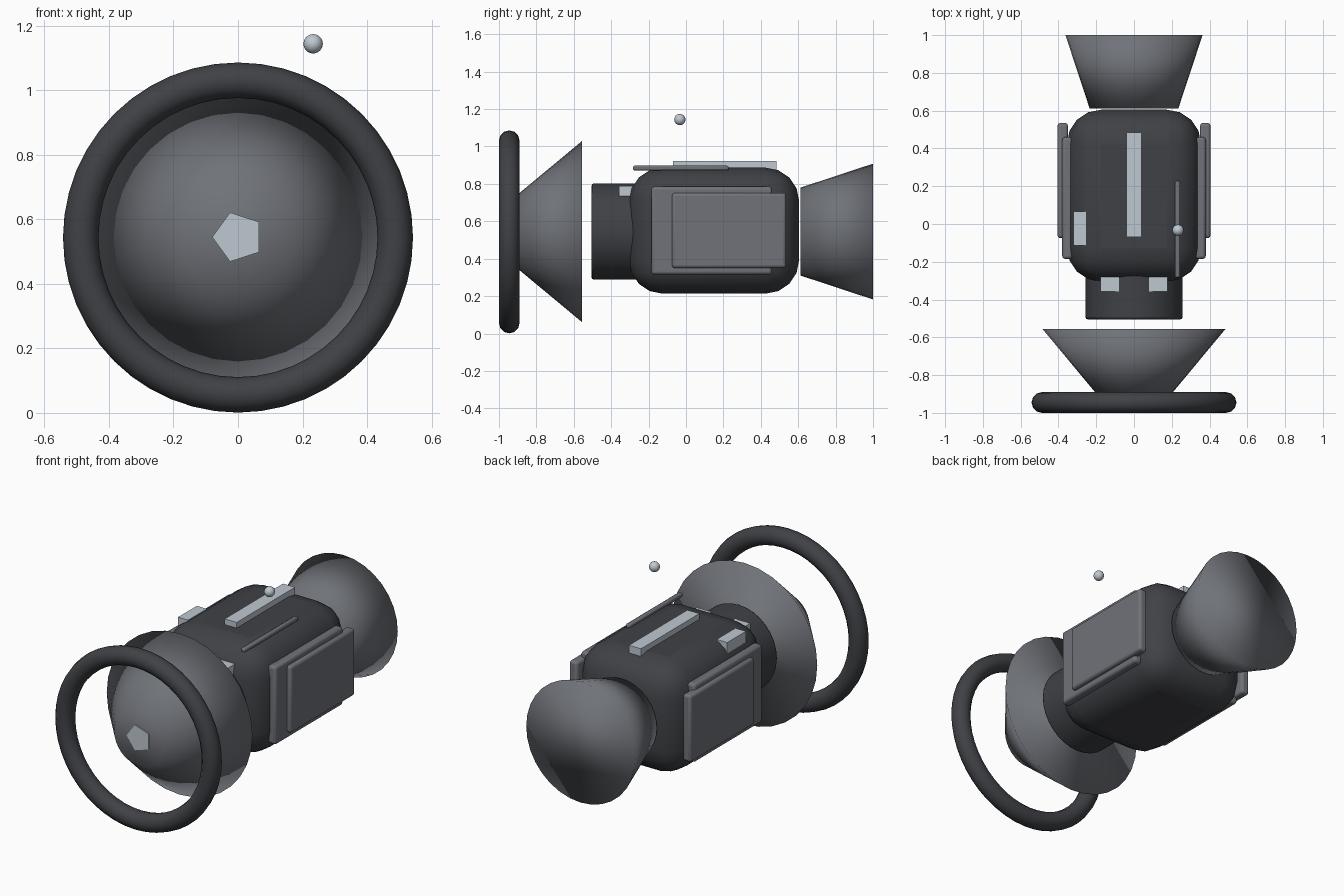
import bpy, math
from mathutils import Vector

if "Cube" in bpy.data.objects:
    bpy.data.objects.remove(bpy.data.objects["Cube"])

ZC = 0.545  # height of the long axis


def material(name, rgb):
    m = bpy.data.materials.new(name)
    m.diffuse_color = (*rgb, 1)
    m.use_nodes = True
    m.node_tree.nodes["Principled BSDF"].inputs["Base Color"].default_value = m.diffuse_color
    return m


DARK = material("dark_grey", (0.05, 0.053, 0.06))
MID = material("mid_grey", (0.16, 0.17, 0.19))
LIGHT = material("light_grey", (0.52, 0.58, 0.64))


def finish(name, mat, smooth=None):
    ob = bpy.context.object
    ob.name = name
    ob.data.materials.append(mat)
    if smooth == "full":
        bpy.ops.object.shade_smooth()
    elif smooth == "angle":
        bpy.ops.object.shade_smooth_by_angle(angle=math.radians(35))
    return ob


def box(name, lo, hi, mat, bevel=0.0, segments=3):
    lo, hi = Vector(lo), Vector(hi)
    bpy.ops.mesh.primitive_cube_add(size=1, location=(lo + hi) / 2)
    bpy.context.object.scale = hi - lo
    bpy.ops.object.transform_apply(location=False, rotation=False, scale=True)
    ob = finish(name, mat, "angle" if bevel else None)
    if bevel:
        mod = ob.modifiers.new("bevel", "BEVEL")
        mod.width, mod.segments = bevel, segments
        mod.limit_method = "NONE"
    return ob


def frustum(name, y0, r0, y1, r1, mat, sides=32, smooth="full"):
    # rotating by -90 degrees about x turns the primitive's +z to +y
    bpy.ops.mesh.primitive_cone_add(vertices=sides, radius1=r0, radius2=r1, depth=y1 - y0,
                                    location=(0, (y0 + y1) / 2, ZC),
                                    rotation=(-math.pi / 2, 0, 0))
    return finish(name, mat, smooth)


# Main housing and front neck
box("body", (-0.355, -0.305, 0.213), (0.355, 0.605, 0.887), DARK, 0.18, 4)
neck = frustum("neck", -0.505, 0.257, -0.2, 0.257, DARK, 32, "angle")
mod = neck.modifiers.new("bevel", "BEVEL")
mod.width, mod.segments, mod.limit_method = 0.012, 2, "ANGLE"

# Front dish, its five-sided tip, and the rear flare
frustum("front_dish", -0.94, 0.165, -0.555, 0.485, MID)
tip = frustum("dish_tip", -0.945, 0.08, -0.90, 0.08, LIGHT, 5, None)
tip.rotation_euler = (-math.pi / 2, math.pi / 2, 0)
frustum("rear_flare", 0.612, 0.235, 1.0, 0.363, MID)

# Front ring
bpy.ops.mesh.primitive_torus_add(major_radius=0.4875, minor_radius=0.055,
                                 major_segments=48, minor_segments=12,
                                 location=(0, -0.945, 0.5435), rotation=(math.pi / 2, 0, 0))
finish("front_ring", DARK, "full")

# Mirrored side panels and neck blocks
for s, side in ((1, "right"), (-1, "left")):
    for name, x0, x1, y0, y1, z0, z1 in (("inner_panel", 0.325, 0.38, -0.185, 0.46, 0.315, 0.785),
                                         ("outer_panel", 0.35, 0.405, -0.075, 0.535, 0.35, 0.752)):
        xs = sorted((s * x0, s * x1))
        box(f"{side}_{name}", (xs[0], y0, z0), (xs[1], y1, z1), MID, 0.016)
    xs = sorted((s * 0.08, s * 0.178))
    box(f"{side}_neck_block", (xs[0], -0.357, 0.735), (xs[1], -0.28, 0.79), LIGHT)

# Fittings on the top
box("top_strip", (-0.04, -0.07, 0.875), (0.04, 0.485, 0.921), LIGHT)
box("top_block", (-0.32, -0.113, 0.80), (-0.253, 0.065, 0.873), LIGHT)
box("top_rod", (0.216, -0.283, 0.872), (0.244, 0.228, 0.897), MID, 0.008, 2)

# Small floating ball
bpy.ops.mesh.primitive_uv_sphere_add(segments=16, ring_count=12, radius=0.03,
                                     location=(0.233, -0.033, 1.144))
finish("ball", LIGHT, "full")
